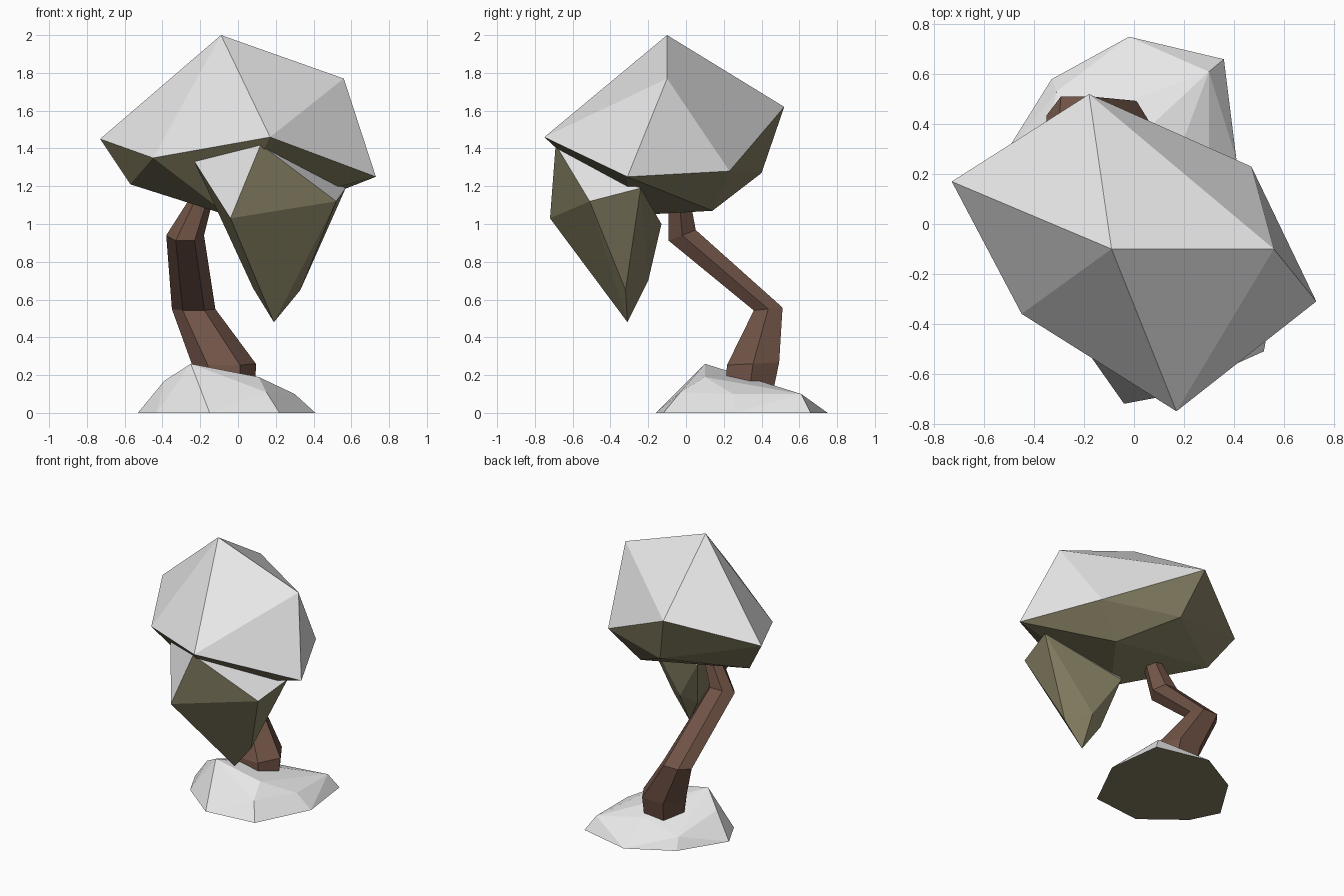
import bpy, bmesh, math

if "Cube" in bpy.data.objects:
    bpy.data.objects.remove(bpy.data.objects["Cube"])


def material(name, rgb):
    m = bpy.data.materials.new(name)
    m.diffuse_color = (*rgb, 1)
    m.use_nodes = True
    m.node_tree.nodes["Principled BSDF"].inputs["Base Color"].default_value = m.diffuse_color
    return m


SNOW = material("snow", (0.80, 0.80, 0.80))
LEAF = material("olive_leaves", (0.24, 0.215, 0.125))
BARK = material("bark", (0.165, 0.088, 0.062))


def finish(bm, name, mats):
    """Write the mesh; with two materials, snow covers upward faces."""
    bmesh.ops.recalc_face_normals(bm, faces=bm.faces[:])
    bm.normal_update()
    if len(mats) == 2:
        for f in bm.faces:
            f.material_index = 0 if f.normal.z > 0 else 1
    me = bpy.data.meshes.new(name)
    bm.to_mesh(me)
    bm.free()
    for m in mats:
        me.materials.append(m)
    ob = bpy.data.objects.new(name, me)
    bpy.context.collection.objects.link(ob)
    return ob


def hull(name, points):
    bm = bmesh.new()
    for p in points:
        bm.verts.new(p)
    res = bmesh.ops.convex_hull(bm, input=bm.verts[:])
    loose = [v for v in bm.verts if not v.link_faces]
    bmesh.ops.delete(bm, geom=loose, context='VERTS')
    return finish(bm, name, [SNOW, LEAF])


def icosa(name, top, ring1, ring2, bottom):
    """Deformed icosahedron: fan, strip, fan."""
    bm = bmesh.new()
    a, z = bm.verts.new(top), bm.verts.new(bottom)
    u = [bm.verts.new(p) for p in ring1]
    w = [bm.verts.new(p) for p in ring2]
    for i in range(5):
        j = (i + 1) % 5
        bm.faces.new((a, u[i], u[j]))
        bm.faces.new((u[i], w[i], u[j]))
        bm.faces.new((u[j], w[i], w[j]))
        bm.faces.new((z, w[j], w[i]))
    return finish(bm, name, [SNOW, LEAF])


# large snow-capped canopy
icosa("large_canopy", (-0.09, -0.10, 2.0),
      [(0.56, -0.10, 1.77), (-0.18, 0.52, 1.62), (-0.73, 0.17, 1.45),
       (-0.45, -0.36, 1.35), (0.17, -0.75, 1.46)],
      [(0.47, 0.23, 1.28), (-0.07, 0.40, 1.27), (-0.57, 0.08, 1.21),
       (-0.05, -0.30, 1.045), (0.73, -0.31, 1.25)],
      (0.27, 0.14, 1.07))

# small hanging canopy
hull("small_canopy", [
    (0.12, -0.69, 1.42), (-0.04, -0.72, 1.03), (0.52, -0.51, 1.12),
    (0.57, -0.24, 1.19), (-0.23, -0.45, 1.33), (0.0, -0.13, 1.0),
    (0.11, -0.37, 0.66), (0.33, -0.32, 0.65), (0.19, -0.20, 0.70),
    (0.08, -0.25, 0.66), (0.19, -0.31, 0.48)])

# snow mound at the foot
foot = [(0.36, 0.66), (-0.02, 0.75), (-0.33, 0.58), (-0.53, 0.26),
        (-0.43, 0.06), (-0.15, -0.16), (0.22, -0.12), (0.41, 0.26)]
hull("snow_mound", [(x, y, 0) for x, y in foot] + [
    (-0.25, 0.10, 0.26), (0.11, 0.10, 0.19), (-0.39, 0.20, 0.17),
    (0.30, 0.61, 0.10), (0.15, -0.03, 0.11), (0.0, 0.50, 0.13),
    (-0.31, 0.53, 0.08), (0.30, 0.25, 0.10)])

# crooked six-sided trunk: centre, x radius, y radius, slope along y
rings = [((-0.06, 0.33, 0.08), 0.15, 0.13, 0),
         ((-0.075, 0.355, 0.26), 0.17, 0.145, 0.05),
         ((-0.235, 0.435, 0.55), 0.115, 0.08, 0.1),
         ((-0.28, -0.02, 0.94), 0.10, 0.075, 0.4),
         ((-0.20, -0.035, 1.12), 0.065, 0.06, 0.1),
         ((-0.17, -0.035, 1.25), 0.05, 0.05, 0)]
bm = bmesh.new()
loops = []
for (cx, cy, cz), rx, ry, tilt in rings:
    loop = []
    for k in range(6):
        t = math.radians(60 * k)
        dy = ry * math.sin(t) * 1.1
        loop.append(bm.verts.new((cx + rx * math.cos(t), cy + dy, cz + tilt * dy)))
    loops.append(loop)
for lo, hi in zip(loops, loops[1:]):
    for k in range(6):
        n = (k + 1) % 6
        bm.faces.new((lo[k], lo[n], hi[n], hi[k]))
bm.faces.new(loops[0][::-1])
bm.faces.new(loops[-1])
finish(bm, "trunk", [BARK])
